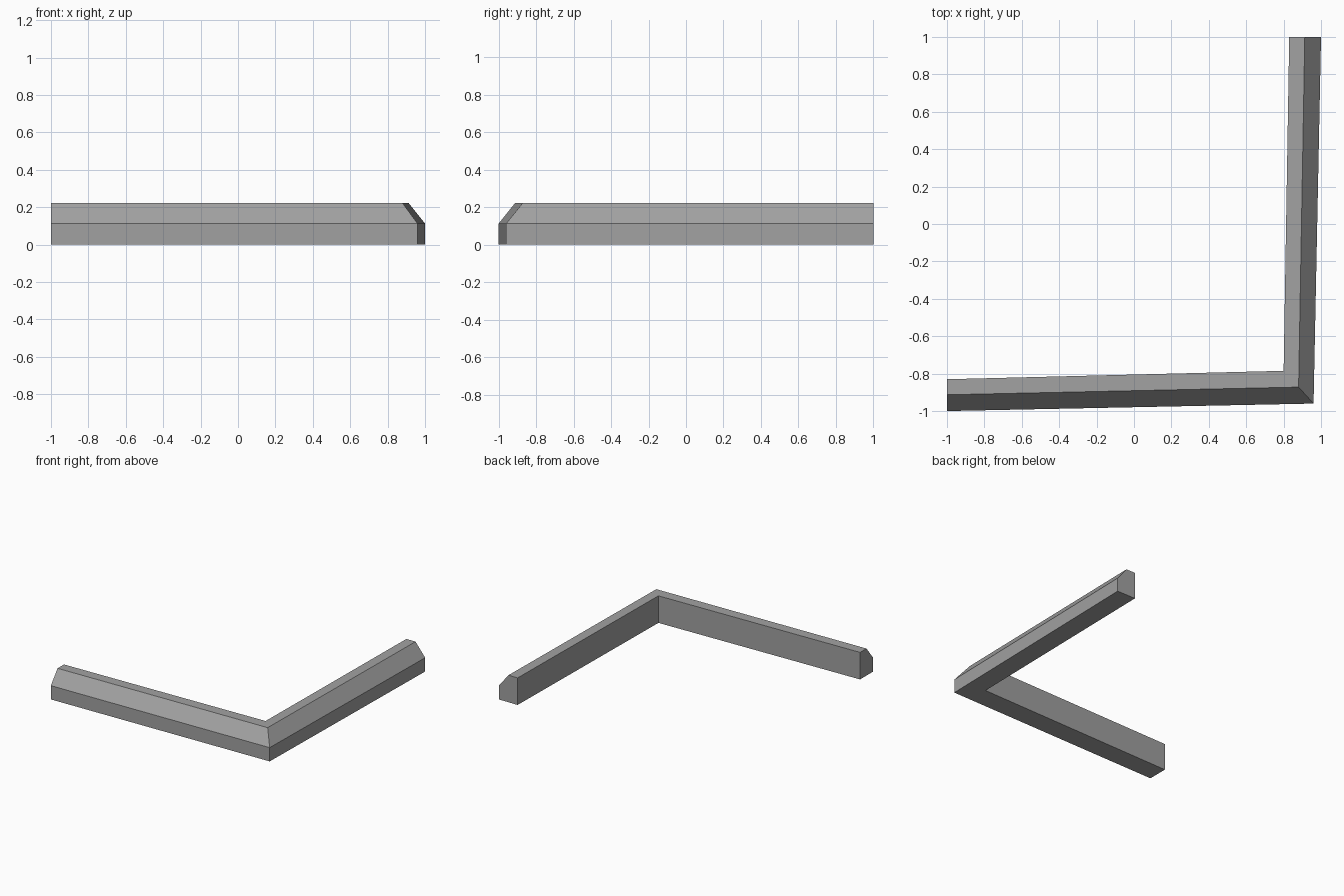
import bpy
import bmesh

if "Cube" in bpy.data.objects:
    bpy.data.objects.remove(bpy.data.objects["Cube"], do_unlink=True)

HEIGHT, SHOULDER = 0.222, 0.113

grey = bpy.data.materials.new("stone_grey")
grey.use_nodes = True
color = (0.36, 0.36, 0.36, 1)
grey.diffuse_color = color
grey.node_tree.nodes["Principled BSDF"].inputs["Base Color"].default_value = color

# Plan stations along the kerb: inner wall, ridge and outer wall
stations = [
    ((-1, -0.83), (-1, -0.913), (-1, -1)),
    ((0.80, -0.785), (0.88, -0.872), (0.96, -0.96)),
    ((0.83, 1), (0.913, 1), (1, 1)),
]

# Bevelled section at each station, joined into an L-shaped kerb
bm = bmesh.new()
rings = []
for inner, ridge, outer in stations:
    section = [(*inner, 0), (*outer, 0), (*outer, SHOULDER),
               (*ridge, HEIGHT), (*inner, HEIGHT)]
    rings.append([bm.verts.new(p) for p in section])
for a, b in zip(rings, rings[1:]):
    for i in range(len(a)):
        j = (i + 1) % len(a)
        bm.faces.new((a[i], a[j], b[j], b[i]))
bm.faces.new(rings[0])
bm.faces.new(rings[-1])
bmesh.ops.recalc_face_normals(bm, faces=bm.faces)

mesh = bpy.data.meshes.new("corner_kerb")
bm.to_mesh(mesh)
bm.free()
mesh.materials.append(grey)
kerb = bpy.data.objects.new("corner_kerb", mesh)
bpy.context.collection.objects.link(kerb)
